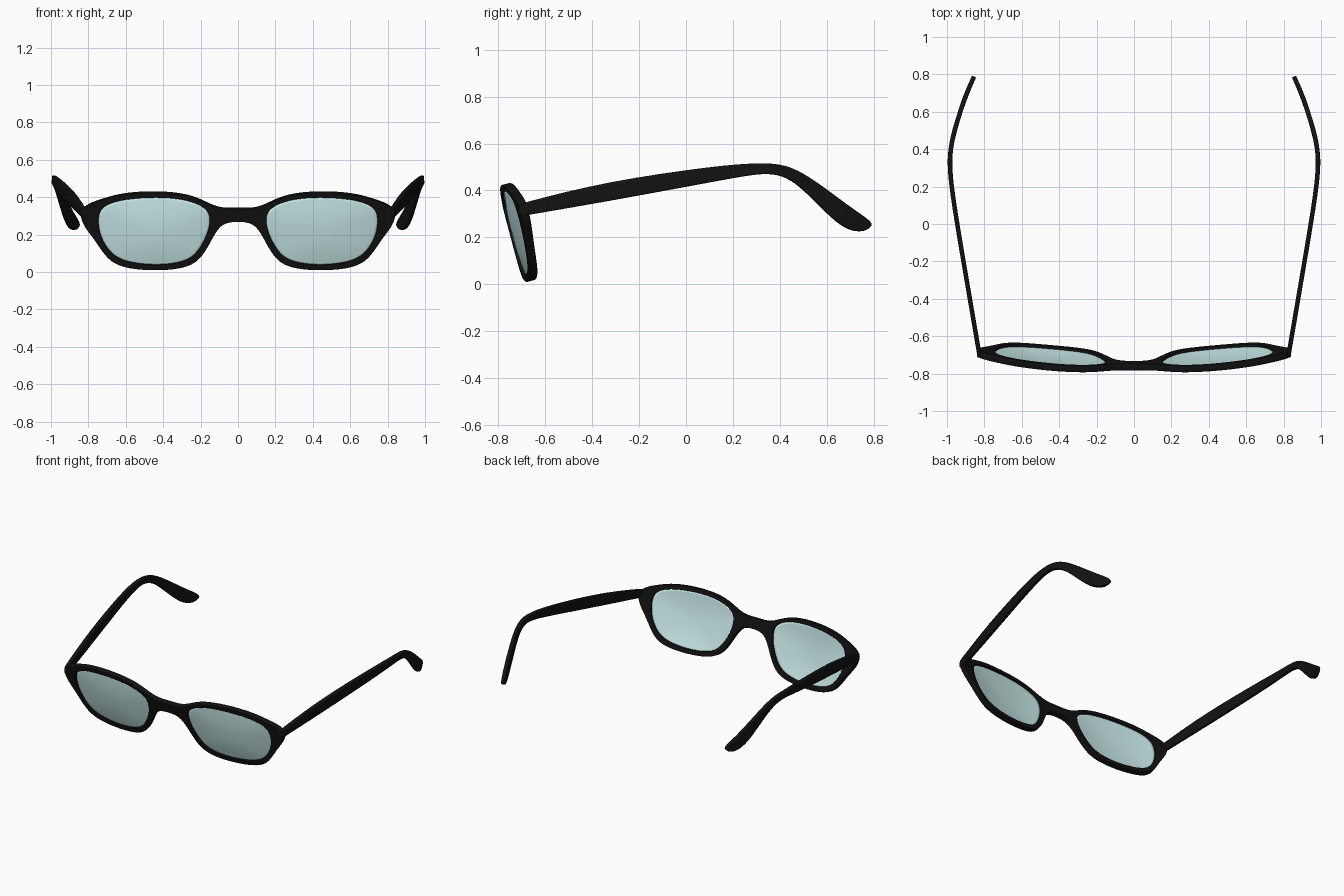
import bpy
import math

if "Cube" in bpy.data.objects:
    bpy.data.objects.remove(bpy.data.objects["Cube"])


def material(name, rgb):
    m = bpy.data.materials.new(name)
    m.diffuse_color = (*rgb, 1)
    m.use_nodes = True
    m.node_tree.nodes["Principled BSDF"].inputs["Base Color"].default_value = m.diffuse_color
    return m


black = material("black_plastic", (0.006, 0.006, 0.006))
glass = material("pale_lens", (0.62, 0.88, 0.87))


def front_y(x, z):
    # Front surface: leans back towards the bottom and wraps at the sides
    return -0.805 + 0.25 * (0.42 - z) + 0.1 * x * x


def build(name, verts, faces, mat, thickness, offset, bevel, levels):
    me = bpy.data.meshes.new(name)
    me.from_pydata(verts, [], faces)
    me.materials.append(mat)
    ob = bpy.data.objects.new(name, me)
    bpy.context.collection.objects.link(ob)
    mi = ob.modifiers.new("mirror", 'MIRROR')
    mi.merge_threshold = 0.0005
    sub = ob.modifiers.new("smooth", 'SUBSURF')
    sub.levels = sub.render_levels = levels
    so = ob.modifiers.new("thickness", 'SOLIDIFY')
    so.thickness = thickness
    so.offset = offset
    if bevel:
        be = ob.modifiers.new("round", 'BEVEL')
        be.width = bevel
        be.segments = 2
        be.limit_method = 'ANGLE'
        be.angle_limit = math.radians(50)
    bpy.context.view_layer.objects.active = ob
    ob.select_set(True)
    bpy.ops.object.shade_smooth_by_angle(angle=math.radians(40))
    ob.select_set(False)
    return ob


# Rim outline in (x, z): lens opening and outer edge, clockwise
inner = [(.180, .347), (.275, .388), (.436, .401), (.623, .388),
         (.722, .353), (.748, .305), (.748, .250), (.735, .182),
         (.686, .100), (.609, .052), (.436, .032), (.278, .052),
         (.212, .107), (.164, .200), (.150, .260), (.153, .310)]
outer = [(.180, .374), (.275, .413), (.436, .428), (.623, .418),
         (.740, .382), (.848, .345), (.840, .260), (.765, .172),
         (.708, .076), (.625, .019), (.436, .004), (.268, .020),
         (.192, .076), (.140, .174), (.090, .262), (.100, .333)]
n = len(inner)

# Front frame with bridge
pts = inner + outer + [(0, .27), (0, .338)]
faces = [(i, (i + 1) % n, n + (i + 1) % n, n + i) for i in range(n)]
faces.append((2 * n, 2 * n - 2, 2 * n - 1, 2 * n + 1))
build("front_frame", [(x, front_y(x, z), z) for x, z in pts], faces,
      black, 0.036, -1, 0.008, 3)

# Lenses: slightly domed discs seated in the rims
cx, cz = .445, .21
verts = [(cx, front_y(cx, cz) - 0.004, cz)]
scales = (0.35, 0.7, 1.03)
for s in scales:
    for x, z in inner:
        px, pz = cx + (x - cx) * s, cz + (z - cz) * s
        verts.append((px, front_y(px, pz) + 0.012 - 0.016 * (1 - s * s), pz))
faces = [(0, 1 + (i + 1) % n, 1 + i) for i in range(n)]
for r in range(len(scales) - 1):
    a, b = 1 + r * n, 1 + (r + 1) * n
    faces += [(a + i, a + (i + 1) % n, b + (i + 1) % n, b + i) for i in range(n)]
build("lenses", verts, faces, glass, 0.010, -1, 0, 2)

# Temple arms: top and bottom edge in (y, z), bent sideways by a plan curve
plan = [(-.72, .823), (.20, .980), (.30, .988), (.42, .980),
        (.535, .952), (.67, .908), (.80, .850)]


def plan_x(y):
    for (y0, x0), (y1, x1) in zip(plan, plan[1:]):
        if y <= y1:
            break
    return x0 + (x1 - x0) * (y - y0) / (y1 - y0)


top = [(-.715, .342), (-.68, .350), (-.344, .438), (.13, .506), (.31, .518),
       (.425, .513), (.53, .458), (.696, .330), (.785, .272), (.795, .248)]
bottom = [(-.715, .288), (-.68, .295), (-.344, .352), (.13, .440), (.31, .473),
          (.39, .470), (.475, .435), (.625, .275), (.70, .228), (.755, .222)]
k = len(top)
faces = [(i, i + 1, k + i + 1, k + i) for i in range(k - 1)]
build("temple_arms", [(plan_x(y), y, z) for y, z in top + bottom], faces,
      black, 0.024, 0, 0.006, 2)
